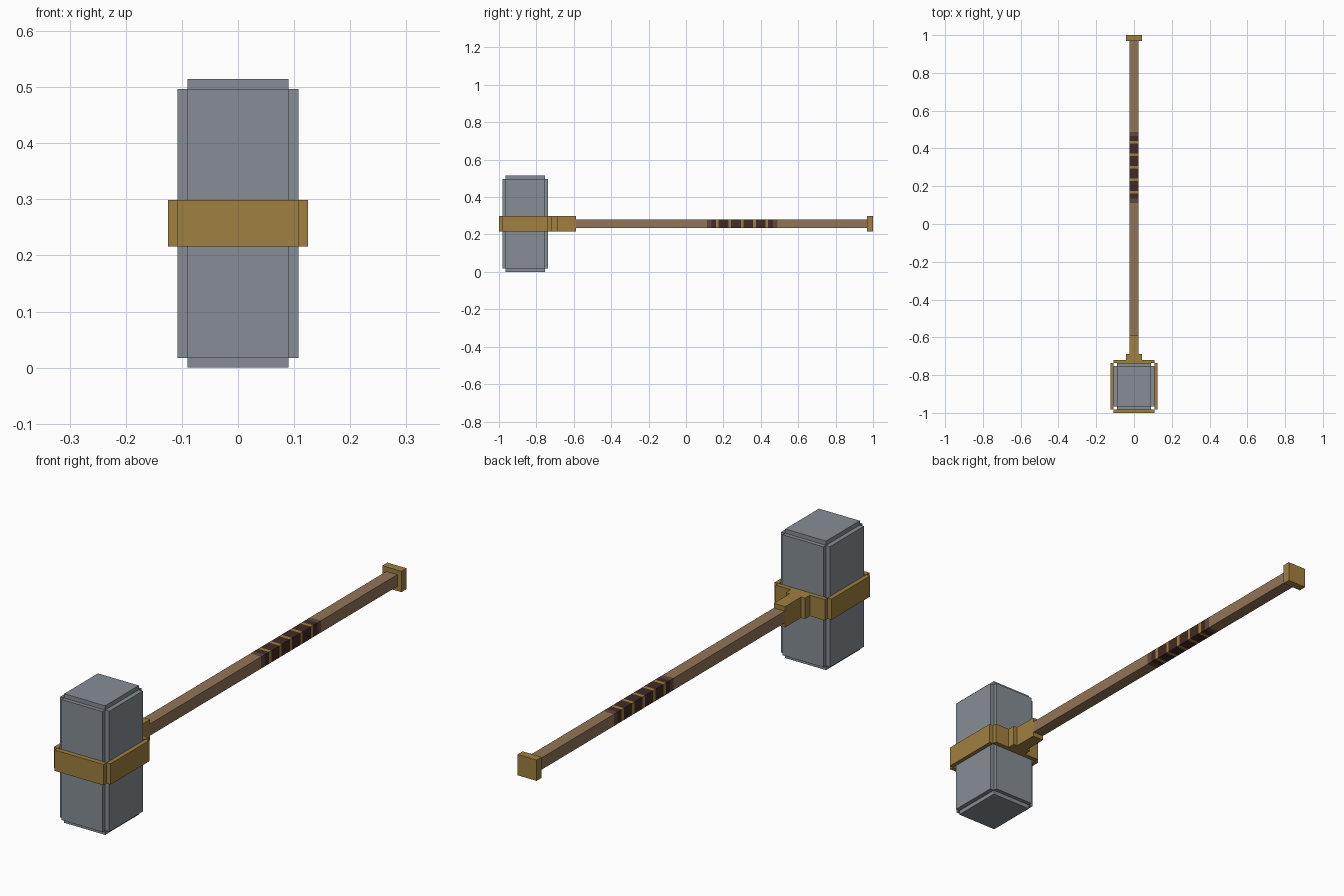
import bpy
import bmesh

old = bpy.data.objects.get("Cube")
if old:
    bpy.data.objects.remove(old, do_unlink=True)


def material(name, rgb):
    m = bpy.data.materials.new(name)
    m.use_nodes = True
    m.diffuse_color = (*rgb, 1)
    m.node_tree.nodes["Principled BSDF"].inputs["Base Color"].default_value = (*rgb, 1)
    return m


stone = material("grey stone", (0.24, 0.27, 0.30))
gold = material("dull gold", (0.35, 0.215, 0.05))
wood = material("brown wood", (0.287, 0.178, 0.095))
leather = material("dark leather", (0.054, 0.023, 0.018))
worn = material("worn leather", (0.117, 0.065, 0.045))

MID_Z = 0.257    # height of the handle axis
HEAD_Y = -0.859  # centre of the head


def finish(name, bm, mats):
    mesh = bpy.data.meshes.new(name)
    bmesh.ops.recalc_face_normals(bm, faces=bm.faces)
    bm.to_mesh(mesh)
    bm.free()
    for m in mats:
        mesh.materials.append(m)
    obj = bpy.data.objects.new(name, mesh)
    bpy.context.collection.objects.link(obj)
    return obj


def box(name, half_x, y0, y1, half_z, mat, x=0):
    bm = bmesh.new()
    bmesh.ops.create_cube(bm, size=2)
    for v in bm.verts:
        v.co.x = x + v.co.x * half_x
        v.co.y = (y0 + y1) / 2 + v.co.y * (y1 - y0) / 2
        v.co.z = MID_Z + v.co.z * half_z
    return finish(name, bm, [mat])


# Head: two crossing blocks with notched corners and a taller core
for name, hx, hy, hz in (("head_wide_block", 0.108, 0.106, 0.24),
                         ("head_deep_block", 0.09, 0.122, 0.24),
                         ("head_core", 0.09, 0.106, MID_Z)):
    box(name, hx, HEAD_Y - hy, HEAD_Y + hy, hz, stone)

# Band: four plates around the head
BAND_Z = 0.0415
for side, label in ((1, "left"), (-1, "right")):
    box("band_" + label, 0.0085, HEAD_Y - 0.122, HEAD_Y + 0.122, BAND_Z, gold, x=side * 0.1165)
box("band_front", 0.108, -1.0, HEAD_Y - 0.122, BAND_Z, gold)
box("band_back", 0.108, HEAD_Y + 0.122, -0.719, BAND_Z, gold)

# Socket holding the handle, and the end cap
box("socket_base", 0.042, -0.719, -0.688, BAND_Z, gold)
box("socket_collar", 0.025, -0.688, -0.588, BAND_Z, gold)
box("end_cap", 0.042, 0.968, 1.0, BAND_Z, gold)

# Handle: one square bar cut into lengths, coloured along its length
GRIP_Y, RING_STEP = 0.30, 0.066
rings = [GRIP_Y + RING_STEP * i for i in range(-2, 3)]
cuts = [GRIP_Y + s * d for s in (-1, 1) for d in (0.165, 0.188)]
cuts += [r + s * 0.007 for r in rings for s in (-1, 1)]


def handle_colour(y):
    if any(abs(y - r) < 0.007 for r in rings):
        return 3
    d = abs(y - GRIP_Y)
    return 1 if d < 0.165 else 2 if d < 0.188 else 0


bm = bmesh.new()
profile = [(-1, -1), (1, -1), (1, 1), (-1, 1)]
loops = [[bm.verts.new((px * 0.024, y, MID_Z + pz * 0.0235)) for px, pz in profile]
         for y in [-0.719] + sorted(cuts) + [0.969]]
for a, b in zip(loops, loops[1:]):
    for i in range(4):
        j = (i + 1) % 4
        bm.faces.new((a[i], a[j], b[j], b[i]))
bm.faces.new(loops[0])
bm.faces.new(loops[-1])
for f in bm.faces:
    f.material_index = handle_colour(f.calc_center_median().y)
finish("handle", bm, [wood, leather, worn, gold])
